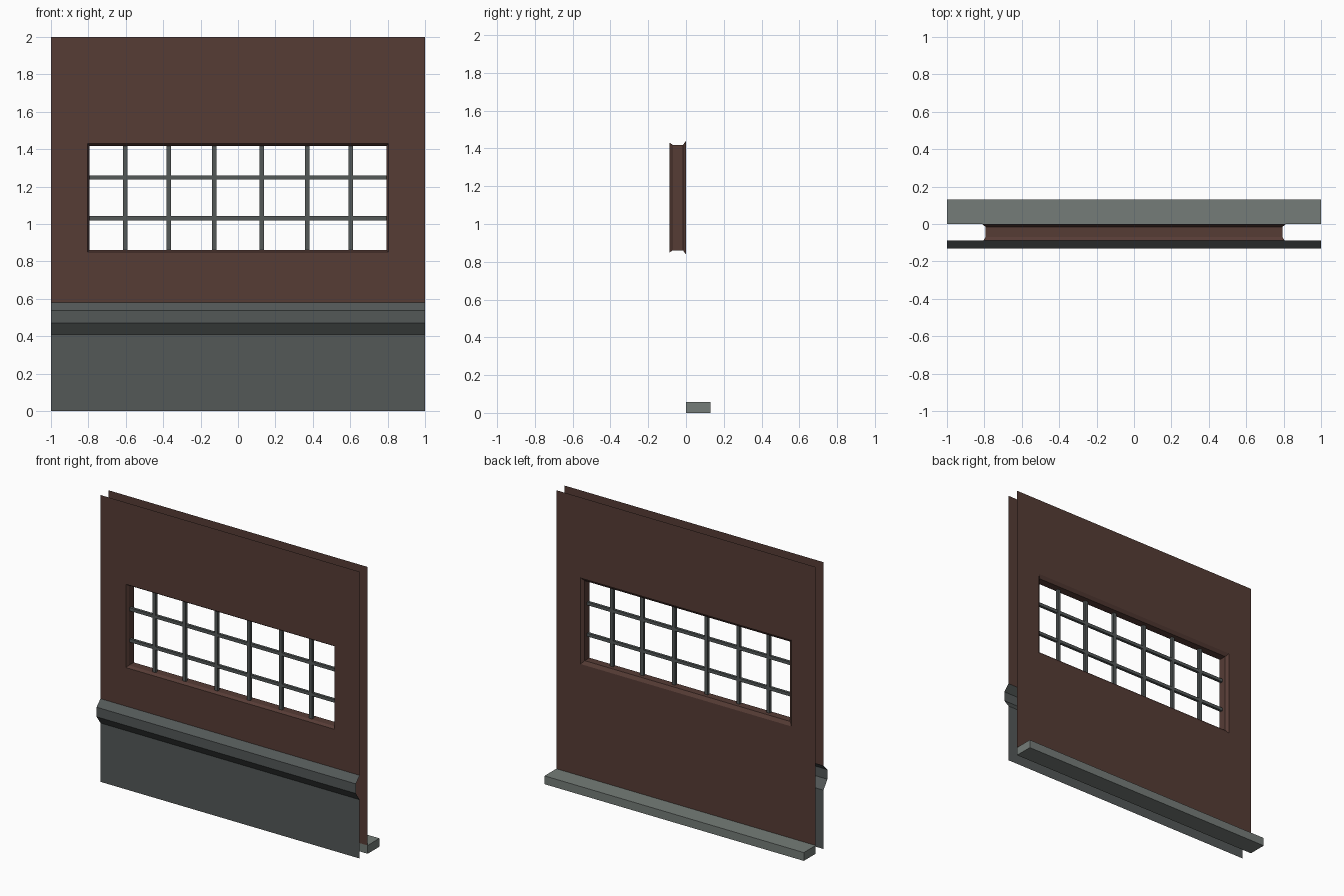
import bpy

if "Cube" in bpy.data.objects:
    bpy.data.objects.remove(bpy.data.objects["Cube"])


def material(name, rgb):
    m = bpy.data.materials.new(name)
    m.diffuse_color = (*rgb, 1)
    m.use_nodes = True
    m.node_tree.nodes["Principled BSDF"].inputs["Base Color"].default_value = m.diffuse_color
    return m


BROWN = material("brown wall", (0.093, 0.045, 0.036))
GRAY = material("dark gray trim", (0.087, 0.098, 0.097))
LIGHT = material("light gray base", (0.178, 0.202, 0.188))


def mesh_object(name, verts, faces, mat):
    me = bpy.data.meshes.new(name)
    me.from_pydata(verts, [], faces)
    me.materials.append(mat)
    ob = bpy.data.objects.new(name, me)
    bpy.context.collection.objects.link(ob)
    return ob


def box(name, x, y, z, mat):
    verts = [(a, b, c) for c in z for b in y for a in x]
    faces = [(0, 2, 3, 1), (4, 5, 7, 6), (0, 1, 5, 4),
             (2, 6, 7, 3), (0, 4, 6, 2), (1, 3, 7, 5)]
    return mesh_object(name, verts, faces, mat)


FRONT = -0.087
HALF_W, SILL, HEAD = 0.793, 0.861, 1.418   # clear window opening

# Wall: front sheet, bevelled window reveal and back sheet as nested rectangles
loops = [  # y, half width, bottom, top
    (FRONT, 1.0, 0.58, 2.0),
    (FRONT, HALF_W + 0.011, SILL - 0.012, HEAD + 0.012),
    (-0.069, HALF_W, SILL, HEAD),
    (-0.016, HALF_W, SILL, HEAD),
    (0.0, HALF_W + 0.02, SILL - 0.023, HEAD + 0.023),
    (0.0, 1.0, 0.058, 2.0),
]
verts, faces = [], []
for y, w, lo, hi in loops:
    verts += [(-w, y, lo), (w, y, lo), (w, y, hi), (-w, y, hi)]
for k in range(len(loops) - 1):
    for i in range(4):
        a, b = 4 * k + i, 4 * k + (i + 1) % 4
        faces.append((a, b, b + 4, a + 4))
mesh_object("wall", verts, faces, BROWN)

# Lower front cladding with projecting rail, an open profile swept along x
profile = [(FRONT, 0.0), (FRONT, 0.41), (-0.13, 0.47), (-0.13, 0.537), (FRONT, 0.58)]
verts = [(x, y, z) for y, z in profile for x in (-1, 1)]
faces = [(2 * i, 2 * i + 1, 2 * i + 3, 2 * i + 2) for i in range(len(profile) - 1)]
mesh_object("lower_cladding", verts, faces, GRAY)

# Skirting block along the back
box("skirting", (-1, 1), (0, 0.13), (0, 0.058), LIGHT)

# Window bars
BAR_Y = (-0.063, -0.042)
R = 0.012
for i, x in enumerate((0.126, 0.371, 0.604)):
    for side, s in (("left", -1), ("right", 1)):
        box(f"upright_bar_{side}_{i}", (s * x - R, s * x + R), BAR_Y, (SILL, HEAD), GRAY)
for i, z in enumerate((1.031, 1.249)):
    box(f"cross_bar_{i}", (-HALF_W, HALF_W), (BAR_Y[0] + 0.001, BAR_Y[1] - 0.001),
        (z - 0.011, z + 0.011), GRAY)
